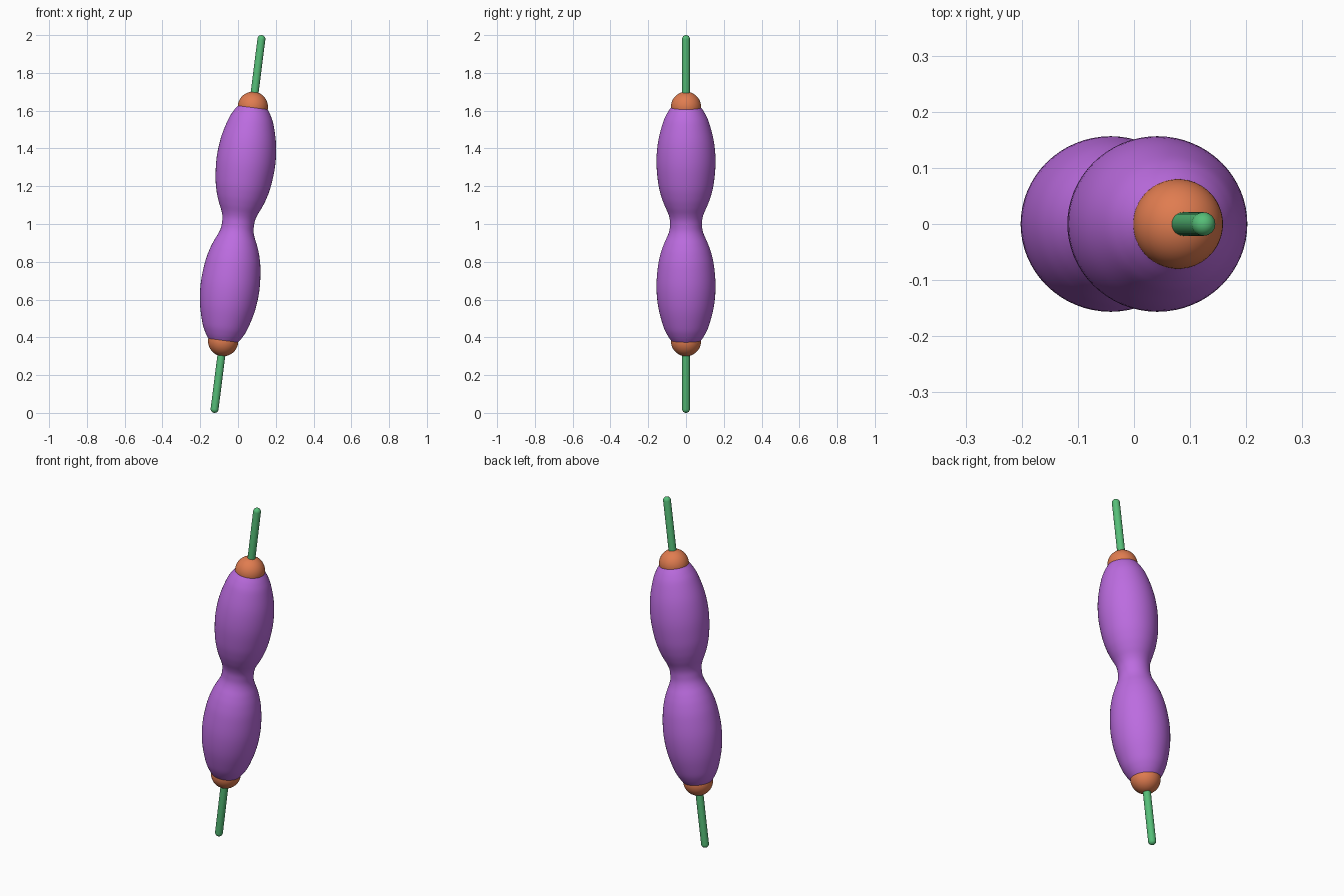
import bpy, bmesh, math
from mathutils import Matrix

if "Cube" in bpy.data.objects:
    bpy.data.objects.remove(bpy.data.objects["Cube"])

TILT = math.atan(0.1266)
# everything lies on one straight axis, leaning towards +x, through the middle
AXIS = Matrix.Translation((0, 0, 1)) @ Matrix.Rotation(TILT, 4, 'Y')


def material(name, color):
    m = bpy.data.materials.new(name)
    m.diffuse_color = (*color, 1)
    m.use_nodes = True
    m.node_tree.nodes["Principled BSDF"].inputs["Base Color"].default_value = m.diffuse_color
    return m


PURPLE = material("purple", (0.503, 0.150, 0.745))
ORANGE = material("orange", (0.745, 0.202, 0.080))
GREEN = material("green", (0.093, 0.515, 0.188))


def lathe(name, profile, mat, flip=False, segs=64):
    """Revolve (radius, distance along axis) points; close both ends."""
    bm = bmesh.new()
    rings = []
    for r, s in profile:
        if r < 1e-6:
            rings.append([bm.verts.new((0, 0, s))])
        else:
            rings.append([bm.verts.new((r * math.cos(2 * math.pi * i / segs),
                                        r * math.sin(2 * math.pi * i / segs), s))
                          for i in range(segs)])
    for a, b in zip(rings, rings[1:]):
        for i in range(segs):
            j = (i + 1) % segs
            quad = [a[i % len(a)], a[j % len(a)], b[j % len(b)], b[i % len(b)]]
            bm.faces.new(list(dict.fromkeys(quad)))
    for ring in (rings[0], rings[-1]):
        if len(ring) > 1:
            bm.faces.new(ring)
    turn = Matrix.Rotation(math.pi, 4, 'Y') if flip else Matrix.Identity(4)
    bm.transform(AXIS @ turn)
    bmesh.ops.recalc_face_normals(bm, faces=bm.faces)
    me = bpy.data.meshes.new(name)
    bm.to_mesh(me)
    bm.free()
    me.materials.append(mat)
    ob = bpy.data.objects.new(name, me)
    bpy.context.collection.objects.link(ob)
    bpy.ops.object.select_all(action='DESELECT')
    ob.select_set(True)
    bpy.context.view_layer.objects.active = ob
    bpy.ops.object.shade_smooth_by_angle(angle=math.radians(40))
    return ob


def smooth_curve(pts, steps=5):
    """Catmull-Rom curve through the points."""
    out = []
    p = [pts[0]] + pts + [pts[-1]]
    for k in range(1, len(p) - 2):
        for t in (i / steps for i in range(steps)):
            out.append(tuple(0.5 * (2 * b + (c - a) * t + (2 * a - 5 * b + 4 * c - d) * t * t
                                    + (3 * b - a - 3 * c + d) * t ** 3)
                             for a, b, c, d in zip(p[k - 1], p[k], p[k + 1], p[k + 2])))
    return out + [pts[-1]]


# double-bulged body with a narrow waist, mirrored about the middle
half = [(0.085, 0), (0.087, 0.03), (0.096, 0.06), (0.114, 0.10), (0.132, 0.15),
        (0.1475, 0.22), (0.1565, 0.33), (0.1475, 0.44), (0.122, 0.54),
        (0.100, 0.59), (0.077, 0.625)]
lathe("body", smooth_curve([(r, -s) for r, s in half[:0:-1]] + half), PURPLE)

for side, flip in (("upper", False), ("lower", True)):
    # ball collar at the end of the body
    ball = [(0.08 * math.sin(a), 0.625 - 0.08 * math.cos(a))
            for a in (math.pi * i / 24 for i in range(25))]
    lathe(side + "_collar", ball, ORANGE, flip)
    # thin rod with a rounded tip
    R, tip = 0.021, 0.987
    rod = [(R, 0.64)] + [(R * math.cos(a), tip + R * math.sin(a))
                         for a in (math.pi / 2 * i / 8 for i in range(9))]
    lathe(side + "_rod", rod, GREEN, flip, 32)
